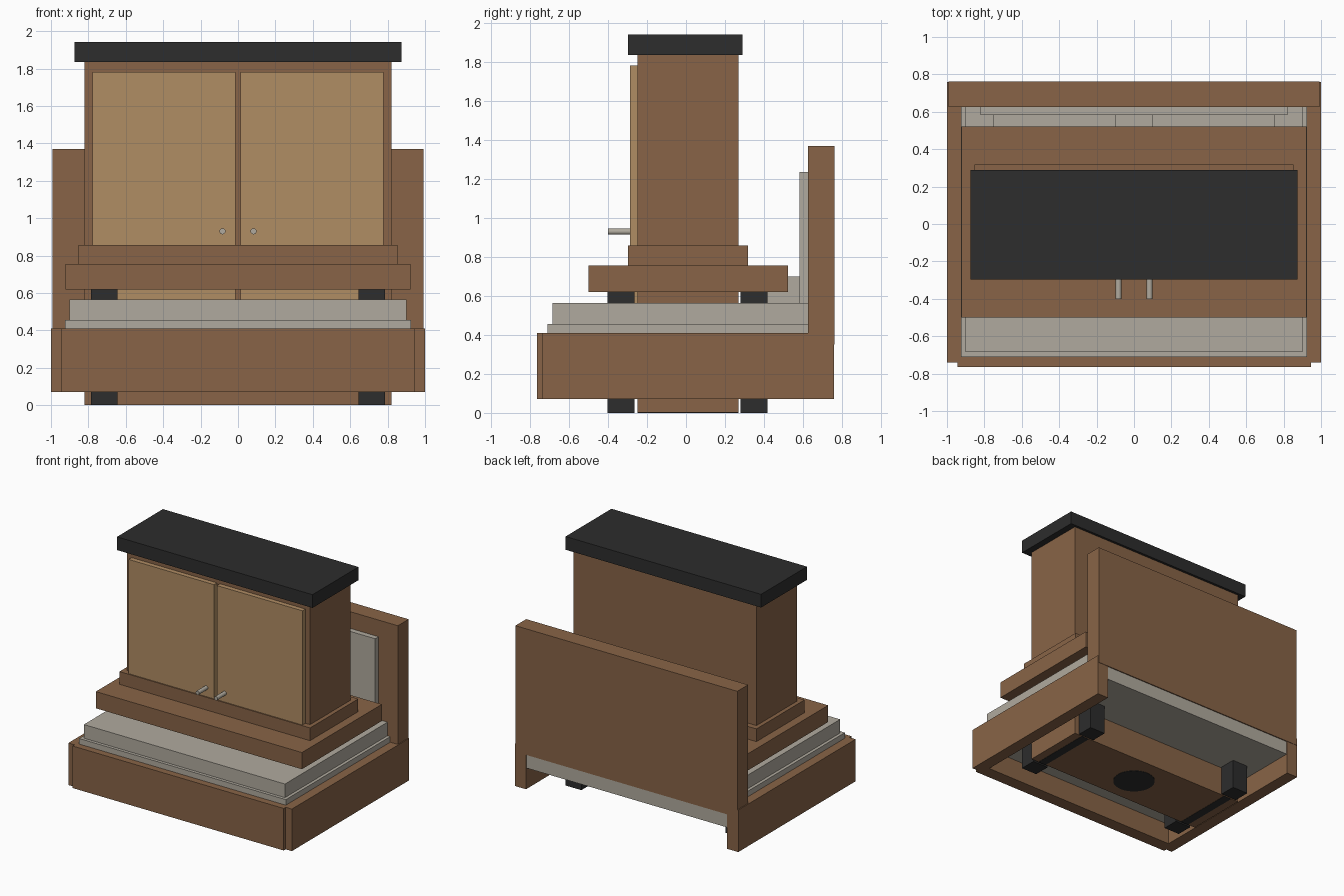
import bpy
import math

old = bpy.data.objects.get("Cube")
if old:
    bpy.data.objects.remove(old, do_unlink=True)


def material(name, rgb):
    mat = bpy.data.materials.new(name)
    mat.use_nodes = True
    color = (*rgb, 1.0)
    mat.diffuse_color = color
    mat.node_tree.nodes["Principled BSDF"].inputs["Base Color"].default_value = color
    return mat


wood = material("brown wood", (0.246, 0.127, 0.063))
tan = material("light wood", (0.434, 0.266, 0.127))
linen = material("linen grey", (0.434, 0.402, 0.342))
black = material("black", (0.026, 0.026, 0.026))


def box(name, mat, x, y, z):
    """Box from (min, max) ranges on each axis."""
    spans = (x, y, z)
    bpy.ops.mesh.primitive_cube_add(size=1, location=[(a + b) / 2 for a, b in spans])
    ob = bpy.context.object
    ob.name = name
    ob.scale = [abs(b - a) for a, b in spans]
    bpy.ops.object.transform_apply(location=False, rotation=False, scale=True)
    ob.data.materials.append(mat)
    return ob


def wide(name, mat, half, y, z):
    """Box centred on x."""
    return box(name, mat, (-half, half), y, z)


def pair(name, mat, x, y, z):
    """Box repeated on both sides."""
    box("left_" + name, mat, x, y, z)
    box("right_" + name, mat, (-x[1], -x[0]), y, z)


def cylinder(name, mat, radius, depth, location, rotation=(0, 0, 0)):
    bpy.ops.mesh.primitive_cylinder_add(vertices=32, radius=radius, depth=depth,
                                        location=location, rotation=rotation)
    ob = bpy.context.object
    ob.name = name
    ob.data.materials.append(mat)
    bpy.ops.object.shade_smooth_by_angle()


# Bed frame
wide("front_board", wood, 0.945, (-0.765, -0.66), (0.07, 0.41))
pair("side_rail", wood, (0.9, 1.0), (-0.74, 0.76), (0.07, 0.41))
wide("headboard", wood, 0.993, (0.625, 0.763), (0.35, 1.37))

# Bedding
wide("mattress_base", linen, 0.925, (-0.71, 0.755), (0.24, 0.455))
wide("mattress", linen, 0.9, (-0.685, 0.63), (0.455, 0.565))
wide("headboard_cushion", linen, 0.82, (0.582, 0.63), (0.565, 1.235))
pair("pillow", linen, (0.1, 0.75), (0.3, 0.59), (0.565, 0.7))

# Table
wide("table_top", wood, 0.922, (-0.5, 0.522), (0.62, 0.755))
wide("table_riser", wood, 0.853, (-0.297, 0.318), (0.755, 0.858))
for end, y in (("front", (-0.402, -0.265)), ("back", (0.28, 0.417))):
    pair(end + "_leg", black, (0.645, 0.787), y, (0, 0.62))

# Cabinet
wide("cabinet_body", wood, 0.82, (-0.25, 0.27), (0.002, 1.835))
wide("cabinet_top", black, 0.875, (-0.297, 0.29), (1.835, 1.942))
pair("door", tan, (0.013, 0.778), (-0.288, -0.25), (0.08, 1.782))
for side, x in (("left", 0.083), ("right", -0.083)):
    cylinder(side + "_handle", linen, 0.016, 0.15, (x, -0.325, 0.93),
             (math.radians(90), 0, 0))

# Dark pads under the cabinet
cylinder("centre_pad", black, 0.16, 0.004, (0, 0, 0.002))
pair("side_pad", black, (0.68, 0.75), (-0.25, 0.27), (0, 0.004))
